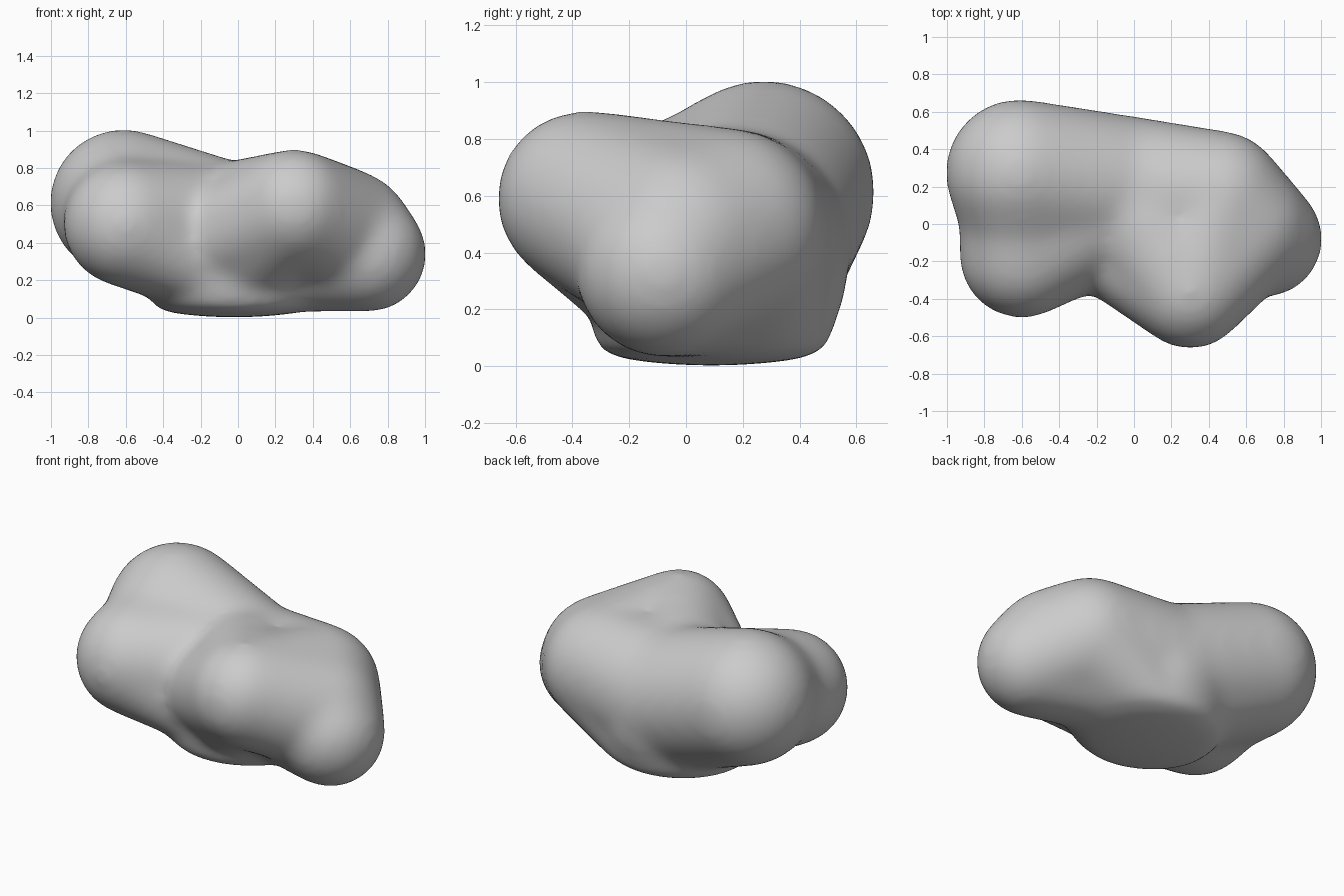
import bpy
import bmesh
from mathutils import Matrix

cube = bpy.data.objects.get("Cube")
if cube:
    bpy.data.objects.remove(cube, do_unlink=True)

# Lobes: centre and radius along each axis
LOBES = {
    "back_right": ((-0.614, 0.274, 0.614), (0.395, 0.395, 0.395)),
    "front_right": ((-0.60, -0.17, 0.50), (0.335, 0.335, 0.335)),
    "saddle": ((-0.60, 0.04, 0.55), (0.335, 0.335, 0.335)),
    "front_left": ((0.30, -0.358, 0.59), (0.312, 0.312, 0.312)),
    "side_left": ((0.698, -0.08, 0.34), (0.312, 0.312, 0.312)),
    "shoulder": ((0.58, -0.02, 0.43), (0.36, 0.36, 0.36)),
    "back_left": ((0.45, 0.14, 0.48), (0.36, 0.36, 0.36)),
    "core": ((-0.05, 0.18, 0.43), (0.40, 0.40, 0.40)),
    "bridge": ((-0.14, -0.11, 0.41), (0.27, 0.27, 0.27)),
    "belly": ((-0.02, 0.14, 0.30), (0.41, 0.43, 0.28)),
    "foot": ((-0.02, 0.09, 0.071), (0.44, 0.41, 0.07)),
    "inner_foot": ((-0.02, 0.09, 0.10), (0.34, 0.33, 0.09)),
}

# Lobes that flow into one another
LINKS = [
    ("back_right", "saddle", "core"),
    ("front_right", "saddle", "core"),
    ("back_right", "saddle", "inner_foot"),
    ("front_right", "saddle", "inner_foot"),
    ("core", "back_left"),
    ("core", "belly", "foot"),
    ("bridge", "core", "foot"),
    ("bridge", "front_left"),
    ("front_left", "core"),
    ("front_left", "inner_foot"),
    ("front_left", "shoulder", "back_left"),
    ("back_left", "shoulder", "side_left"),
    ("back_left", "foot"),
    ("side_left", "core"),
]


def add_hull(target, names):
    """Add the closed skin stretched around the named lobes."""
    points = bmesh.new()
    for name in names:
        centre, radii = LOBES[name]
        place = Matrix.Translation(centre) @ Matrix.Diagonal((*radii, 1))
        bmesh.ops.create_icosphere(points, subdivisions=4, radius=1, matrix=place)
    hull = bmesh.new()
    for point in points.verts:
        hull.verts.new(point.co)
    points.free()
    bmesh.ops.convex_hull(hull, input=hull.verts[:])
    inner = [v for v in hull.verts if not v.link_faces]
    bmesh.ops.delete(hull, geom=inner, context="VERTS")
    bmesh.ops.recalc_face_normals(hull, faces=hull.faces[:])
    part = bpy.data.meshes.new("hull")
    hull.to_mesh(part)
    hull.free()
    target.from_mesh(part)
    bpy.data.meshes.remove(part)


# Gather all hulls in one body
gathered = bmesh.new()
for link in LINKS:
    add_hull(gathered, link)
mesh = bpy.data.meshes.new("blob_body")
gathered.to_mesh(mesh)
gathered.free()
body = bpy.data.objects.new("blob_body", mesh)
bpy.context.collection.objects.link(body)

# Smooth grey finish
grey = bpy.data.materials.new("light_grey")
grey.use_nodes = True
colour = (0.6, 0.6, 0.6, 1)
grey.diffuse_color = colour
grey.node_tree.nodes["Principled BSDF"].inputs["Base Color"].default_value = colour
mesh.materials.append(grey)

# Fuse the hulls and soften their joints
fuse = body.modifiers.new("fuse", "REMESH")
fuse.mode = "VOXEL"
fuse.voxel_size = 0.025
fuse.use_smooth_shade = True
soften = body.modifiers.new("soften", "SMOOTH")
soften.factor = 0.5
soften.iterations = 40
